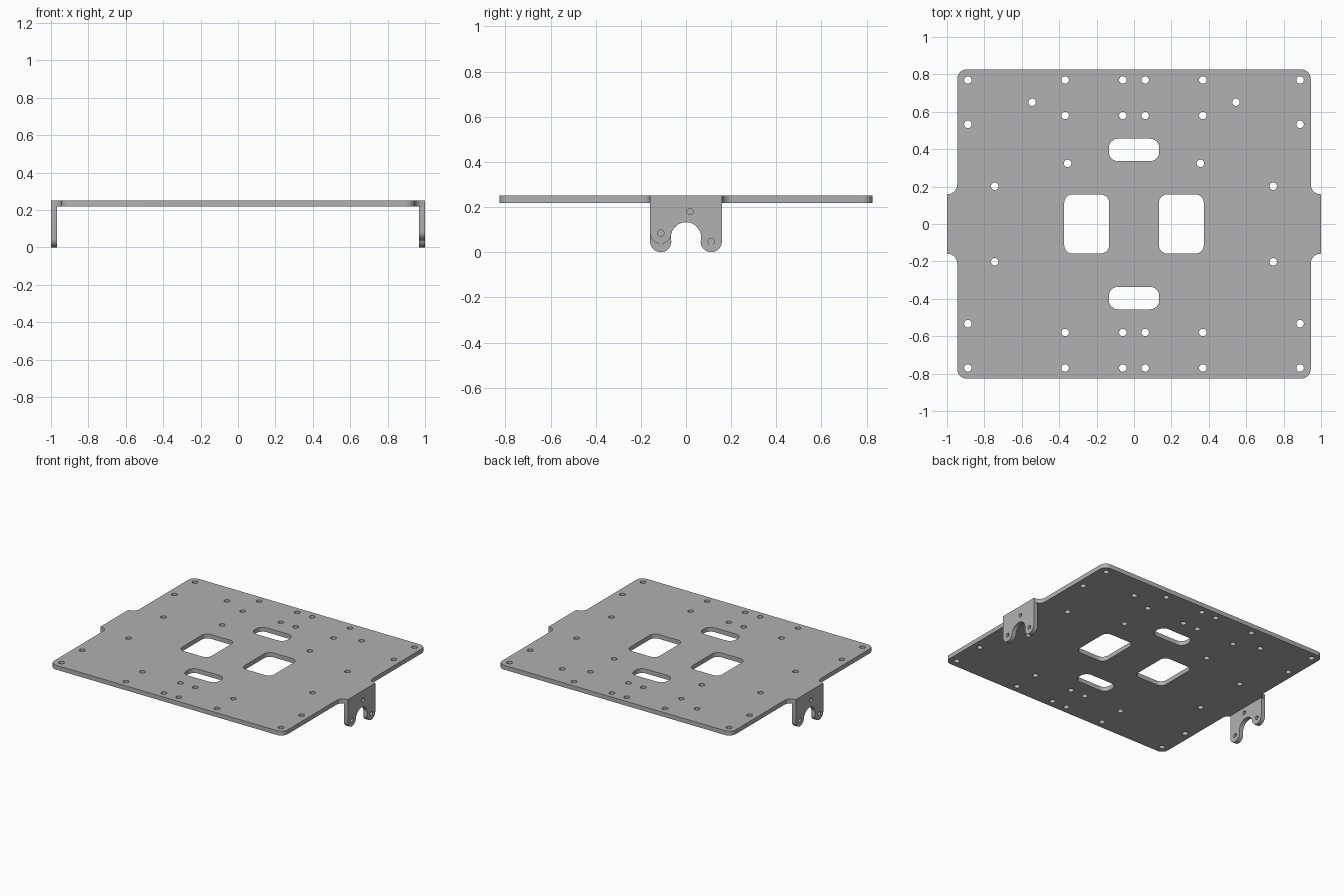
import bpy, bmesh
from math import sin, cos, radians, pi

if "Cube" in bpy.data.objects:
    bpy.data.objects.remove(bpy.data.objects["Cube"])

THICK = 0.032
TOP = 0.251
TAB_W = 0.159

metal = bpy.data.materials.new("grey metal")
metal.use_nodes = True
metal.diffuse_color = (0.44, 0.44, 0.44, 1)
metal.node_tree.nodes["Principled BSDF"].inputs["Base Color"].default_value = (0.44, 0.44, 0.44, 1)


def arc(cx, cy, r, a0, a1, n=8):
    angles = [radians(a0 + (a1 - a0) * i / n) for i in range(n + 1)]
    return [(cx + r * cos(a), cy + r * sin(a)) for a in angles]


def circle(cx, cy, r):
    return arc(cx, cy, r, 0, 345, 23)


def rounded_rect(cx, cy, hx, hy, r):
    pts = []
    for i, (sx, sy) in enumerate([(1, 1), (-1, 1), (-1, -1), (1, -1)]):
        pts += arc(cx + sx * (hx - r), cy + sy * (hy - r), r, 90 * i, 90 * i + 90)
    return pts


def sheet(name, loops, location, rotation=(0, 0, 0)):
    """Flat sheet: first loop is the outline, the others are cut-outs."""
    curve = bpy.data.curves.new(name, 'CURVE')
    curve.dimensions = '2D'
    curve.fill_mode = 'BOTH'
    curve.extrude = THICK / 2
    for pts in loops:
        spline = curve.splines.new('POLY')
        spline.points.add(len(pts) - 1)
        for p, (x, y) in zip(spline.points, pts):
            p.co = (x, y, 0, 1)
        spline.use_cyclic_u = True
    temp = bpy.data.objects.new(name + "_outline", curve)
    bpy.context.collection.objects.link(temp)
    graph = bpy.context.evaluated_depsgraph_get()
    mesh = bpy.data.meshes.new_from_object(temp.evaluated_get(graph))
    bpy.data.objects.remove(temp)

    # Weld caps to walls and make the normals face outwards
    bm = bmesh.new()
    bm.from_mesh(mesh)
    bmesh.ops.remove_doubles(bm, verts=bm.verts, dist=0.0001)
    bmesh.ops.recalc_face_normals(bm, faces=bm.faces)
    bm.to_mesh(mesh)
    bm.free()
    mesh.materials.clear()
    mesh.materials.append(metal)
    obj = bpy.data.objects.new(name, mesh)
    bpy.context.collection.objects.link(obj)
    obj.location = location
    obj.rotation_euler = rotation
    bpy.ops.object.select_all(action='DESELECT')
    obj.select_set(True)
    bpy.context.view_layer.objects.active = obj
    bpy.ops.object.shade_smooth_by_angle(angle=radians(30))
    return obj


# Plate outline: one half, then the same half turned about the centre
half = arc(0.895, -0.776, 0.05, -90, 0)
half += arc(0.997, -0.211, 0.052, 180, 90)
half += [(1, -TAB_W), (1, TAB_W)]
half += arc(0.997, 0.211, 0.052, 270, 180)
half += arc(0.895, 0.776, 0.05, 0, 90)
plate = [half + [(-x, -y) for x, y in half]]

# Large windows and slots
for s in (-1, 1):
    plate.append(rounded_rect(s * 0.253, 0, 0.12, 0.158, 0.045))
    plate.append(rounded_rect(0, s * 0.396, 0.135, 0.06, 0.05))

# Screw holes, mirrored left to right, then front to back where both ends match
both_ends = [(0.888, 0.77), (0.368, 0.77), (0.06, 0.77), (0.368, 0.58),
             (0.06, 0.58), (0.888, 0.533), (0.745, 0.202)]
back_only = [(0.545, 0.651), (0.355, 0.324)]
holes = both_ends + back_only + [(x, -y) for x, y in both_ends]
for x, y in holes:
    for s in (-1, 1):
        plate.append(circle(s * x, y, 0.02))

sheet("base_plate", plate, (0, 0, TOP - THICK / 2))

# Forked side tabs, each with one short and one long leg
LEG, SHORT, LONG, R = 0.112, 0.085, 0.047, 0.047
tab = [(-TAB_W, TOP - THICK)]
tab += arc(-LEG, SHORT, R, 180, 360, 14)
tab += arc(0, 0.066, 0.067, 164, 0, 16)
tab += arc(LEG, LONG, R, 180, 360, 14)
tab += [(TAB_W, TOP - THICK)]
tab_loops = [tab] + [circle(x, z, 0.014)
                     for x, z in ((-LEG, SHORT), (LEG, LONG), (0.018, 0.18))]
for name, side, turn in (("left_tab", 1, pi / 2), ("right_tab", -1, 3 * pi / 2)):
    sheet(name, tab_loops, (side * (1 - THICK / 2), 0, 0), (pi / 2, 0, turn))
